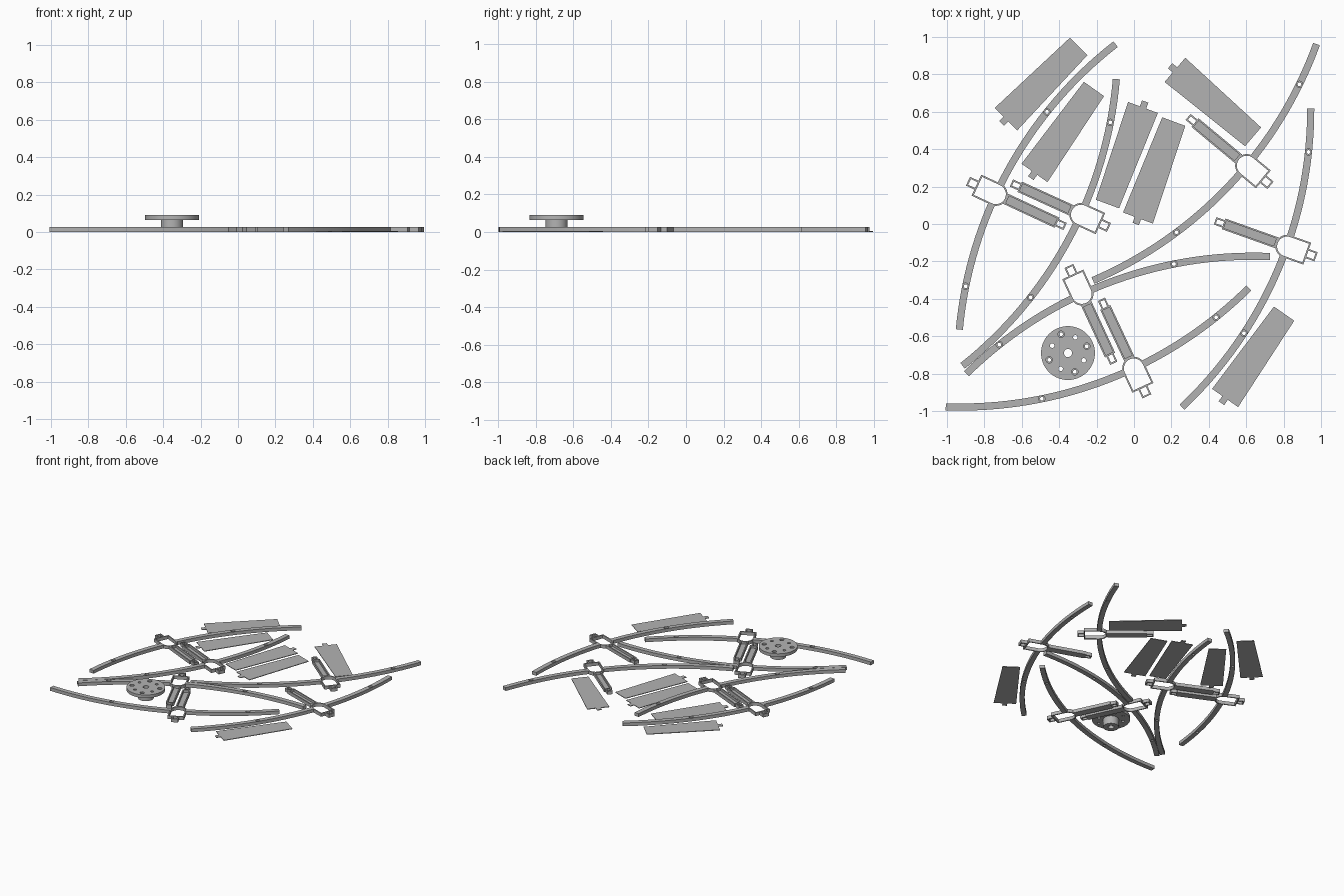
import bpy, bmesh
from math import sin, cos, pi, radians

if "Cube" in bpy.data.objects:
    bpy.data.objects.remove(bpy.data.objects["Cube"])

GREY = (0.45, 0.45, 0.45, 1)
grey = bpy.data.materials.new("plain grey")
grey.use_nodes = True
grey.diffuse_color = GREY
grey.node_tree.nodes["Principled BSDF"].inputs["Base Color"].default_value = GREY

R = 2.19          # curve radius of each arm
H = 0.027         # height of the frame parts
WALL = 0.009


def prisms(name, parts):
    """One mesh object from (outline, bottom, top) prisms."""
    bm = bmesh.new()
    for outline, z0, z1 in parts:
        low = [bm.verts.new((x, y, z0)) for x, y in outline]
        high = [bm.verts.new((x, y, z1)) for x, y in outline]
        bm.faces.new(low)
        bm.faces.new(high)
        for i in range(len(low)):
            j = (i + 1) % len(low)
            bm.faces.new((low[i], low[j], high[j], high[i]))
    bmesh.ops.recalc_face_normals(bm, faces=bm.faces)
    mesh = bpy.data.meshes.new(name)
    bm.to_mesh(mesh)
    bm.free()
    mesh.materials.append(grey)
    ob = bpy.data.objects.new(name, mesh)
    bpy.context.collection.objects.link(ob)
    return ob


def cut(ob, parts):
    """Subtract prisms from an object and bake the result."""
    cutter = prisms("cutter", parts)
    mod = ob.modifiers.new("cut", 'BOOLEAN')
    mod.operation = 'DIFFERENCE'
    mod.solver = 'EXACT'
    mod.object = cutter
    graph = bpy.context.evaluated_depsgraph_get()
    mesh = bpy.data.meshes.new_from_object(ob.evaluated_get(graph))
    ob.modifiers.clear()
    ob.data = mesh
    bpy.data.objects.remove(cutter)


def rect(half, y0, y1):
    return [(-half, y0), (half, y0), (half, y1), (-half, y1)]


def circle(x, y, r, n=24):
    return [(x + r * cos(2 * pi * i / n), y + r * sin(2 * pi * i / n)) for i in range(n)]


def shield(inset=0):
    r = 0.062 - inset
    curve = [(r * cos(pi + pi * i / 16), r * sin(pi + pi * i / 16)) for i in range(17)]
    return curve + [(r, 0.115 - inset), (-r, 0.115 - inset)]


def arc(r, t0, t1, n=32):
    angles = [t0 + (t1 - t0) * i / n for i in range(n + 1)]
    return [(r * sin(t), r * cos(t) - R) for t in angles]


def holes(points, r, z0, z1):
    return [(circle(x, y, r), z0, z1) for x, y in points]


# Curved arm, interrupted by the hub and drilled at two places
start, end = radians(-19.7), radians(27.1)
arm = prisms("arm", [(arc(R + 0.019, start, end) + arc(R - 0.019, end, start), 0, H)])
cut(arm, [(shield(0.004), -0.1, 0.1)])
spots = [(R * sin(t), R * cos(t) - R) for t in (-0.237, 0.237)]
cut(arm, holes(spots, 0.017, 0.014, 0.1))
cut(arm, holes(spots, 0.01, -0.1, 0.1))

# Open shield-shaped hub
hub = prisms("hub", [(shield(), 0, H)])
cut(hub, [(shield(WALL), -0.1, 0.1)])

# Open square lug on the outside of the hub
outer_lug = prisms("outer_lug", [(rect(0.026, 0.11, 0.165), 0, H)])
cut(outer_lug, [(rect(0.026 - WALL, 0.1155, 0.165 - WALL), -0.1, 0.1)])

# Channel pointing inward, with a floor and thin walls
channel = prisms("channel", [(rect(0.03, -0.36, -0.056), 0, H)])
cut(channel, [(rect(0.03 - WALL, -0.36 + WALL, -0.068), 0.008, 0.1)])

# Open lug at the channel tip
tip_lug = prisms("tip_lug", [(rect(0.021, -0.408, -0.355), 0, H)])
cut(tip_lug, [(rect(0.021 - WALL, -0.408 + WALL, -0.3605), -0.1, 0.1)])

# Six identical assemblies
PLACES = [(-0.738, 0.159, 65), (-0.284, 0.05, -114.5), (-0.279, -0.374, 24.8),
          (-0.001, -0.772, -154.9), (0.603, 0.312, -129.7), (0.818, -0.12, -109.6)]
smooth = [arm, hub]
for part in (arm, hub, outer_lug, channel, tip_lug):
    for i, (x, y, turn) in enumerate(PLACES):
        ob = part
        if i:
            ob = part.copy()
            ob.name = f"{part.name}_{i + 1}"
            bpy.context.collection.objects.link(ob)
        ob.location = (x, y, 0)
        ob.rotation_euler.z = radians(turn)

# Thin tapered blades with a small tab at the wide end
blade_outline = [(0, 0.085), (0, 0.018), (-0.034, 0.018), (-0.034, -0.018),
                 (0, -0.018), (0, -0.085), (0.55, -0.066), (0.55, 0.066)]
blade = prisms("blade", [(blade_outline, 0, 0.005)])
BLADES = [(-0.684, 0.561, 45), (-0.532, 0.273, 54.7), (0.048, 0.623, -110.2),
          (0.021, 0.032, 69.6), (0.219, 0.824, -40.6), (0.487, -0.93, 55)]
for i, (x, y, turn) in enumerate(BLADES):
    ob = blade
    if i:
        ob = blade.copy()
        ob.name = f"blade_{i + 1}"
        bpy.context.collection.objects.link(ob)
    ob.location = (x, y, 0)
    ob.rotation_euler.z = radians(turn)


def ring(r, first):
    return [(r * cos(radians(first + 90 * k)), r * sin(radians(first + 90 * k))) for k in range(4)]


# Drilled mounting disc on a hollow collar
disc = prisms("mounting_disc", [(circle(0, 0, 0.144, 64), 0.065, 0.09)])
cut(disc, holes(ring(0.107, 20), 0.017, 0.078, 0.2))
cut(disc, holes(ring(0.107, 20), 0.01, -0.1, 0.2) + holes(ring(0.093, 65), 0.012, -0.1, 0.2)
    + holes([(0, 0)], 0.022, -0.1, 0.2))
collar = prisms("collar", [(circle(0, 0, 0.059, 48), 0, 0.066)])
cut(collar, holes([(0, 0)], 0.022, -0.1, 0.2))
for ob in (disc, collar):
    ob.location = (-0.353, -0.69, 0)
    smooth.append(ob)

# Smooth the curved walls, keep the edges sharp
bpy.ops.object.select_all(action='DESELECT')
for ob in smooth:
    ob.select_set(True)
bpy.context.view_layer.objects.active = arm
bpy.ops.object.shade_smooth_by_angle(angle=radians(30))
